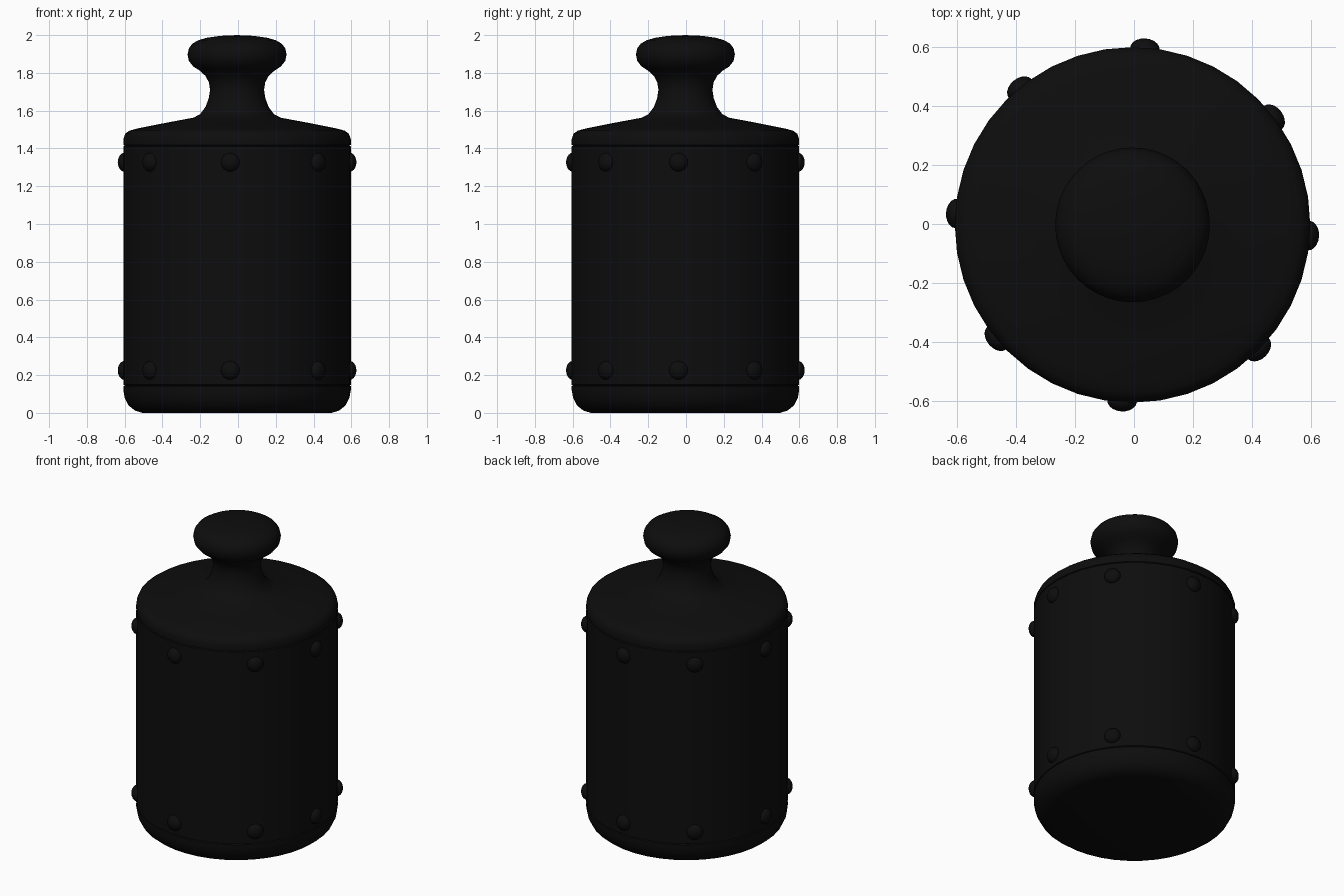
import bpy, bmesh, math
from mathutils import Matrix

cube = bpy.data.objects.get("Cube")
if cube:
    bpy.data.objects.remove(cube)

CX, CY, R = -0.005, -0.003, 0.602

black = bpy.data.materials.new("near black")
black.use_nodes = True
colour = (0.004, 0.004, 0.004, 1)
black.diffuse_color = colour
black.node_tree.nodes["Principled BSDF"].inputs["Base Color"].default_value = colour


def finish(bm, name, angle=50):
    bmesh.ops.recalc_face_normals(bm, faces=bm.faces)
    mesh = bpy.data.meshes.new(name)
    bm.to_mesh(mesh)
    bm.free()
    mesh.materials.append(black)
    obj = bpy.data.objects.new(name, mesh)
    bpy.context.collection.objects.link(obj)
    bpy.ops.object.select_all(action='DESELECT')
    obj.select_set(True)
    bpy.context.view_layer.objects.active = obj
    bpy.ops.object.shade_smooth_by_angle(angle=math.radians(angle))
    return obj


def lathe(name, profile, steps=40):
    """Turn a (radius, height) profile around the upright axis."""
    bm = bmesh.new()
    verts = [bm.verts.new((r, 0, z)) for r, z in profile]
    edges = [bm.edges.new(pair) for pair in zip(verts, verts[1:])]
    bmesh.ops.spin(bm, geom=verts + edges, cent=(0, 0, 0), axis=(0, 0, 1),
                   angle=math.tau, steps=steps)
    bmesh.ops.remove_doubles(bm, verts=bm.verts, dist=0.0005)
    obj = finish(bm, name)
    obj.location = (CX, CY, 0)
    return obj


# Rounded base cap, ending in a thin seam
lathe("base_cap", [(0, 0), (0.5, 0), (0.54, 0.012), (0.575, 0.04),
                   (0.595, 0.08), (R, 0.12), (R, 0.141), (R - 0.008, 0.145)])

# Straight drum wall between the two seams
lathe("drum_wall", [(R - 0.008, 0.145), (R, 0.149), (R, 1.411), (R - 0.008, 1.415)])

# Sloping lid flowing into the neck and the knob
lathe("lid_and_knob", [
    (R - 0.008, 1.415), (R, 1.419), (R, 1.45), (0.592, 1.478), (0.57, 1.494),
    (0.53, 1.505), (0.38, 1.535), (0.23, 1.563), (0.195, 1.582), (0.167, 1.62),
    (0.15, 1.665), (0.143, 1.71), (0.149, 1.75), (0.168, 1.785), (0.198, 1.812),
    (0.232, 1.834), (0.255, 1.863), (0.262, 1.898), (0.255, 1.93),
    (0.236, 1.955), (0.205, 1.973), (0.16, 1.986), (0.09, 1.996), (0, 2.0)])

# Two rings of hand-placed domed rivets
for ring, z in (("lower", 0.225), ("upper", 1.327)):
    bm = bmesh.new()
    for angle in (-44.5, -3.5, 37.4, 86, 129.5, 176.3, 219.8, 266.6):
        place = (Matrix.Translation((CX, CY, z))
                 @ Matrix.Rotation(math.radians(angle), 4, 'Z')
                 @ Matrix.Translation((R - 0.004, 0, 0))
                 @ Matrix.Diagonal((0.035, 0.05, 0.05, 1))
                 @ Matrix.Rotation(math.pi / 2, 4, 'Y'))
        bmesh.ops.create_uvsphere(bm, u_segments=16, v_segments=10,
                                  radius=1, matrix=place)
    finish(bm, ring + "_rivets", 80)
